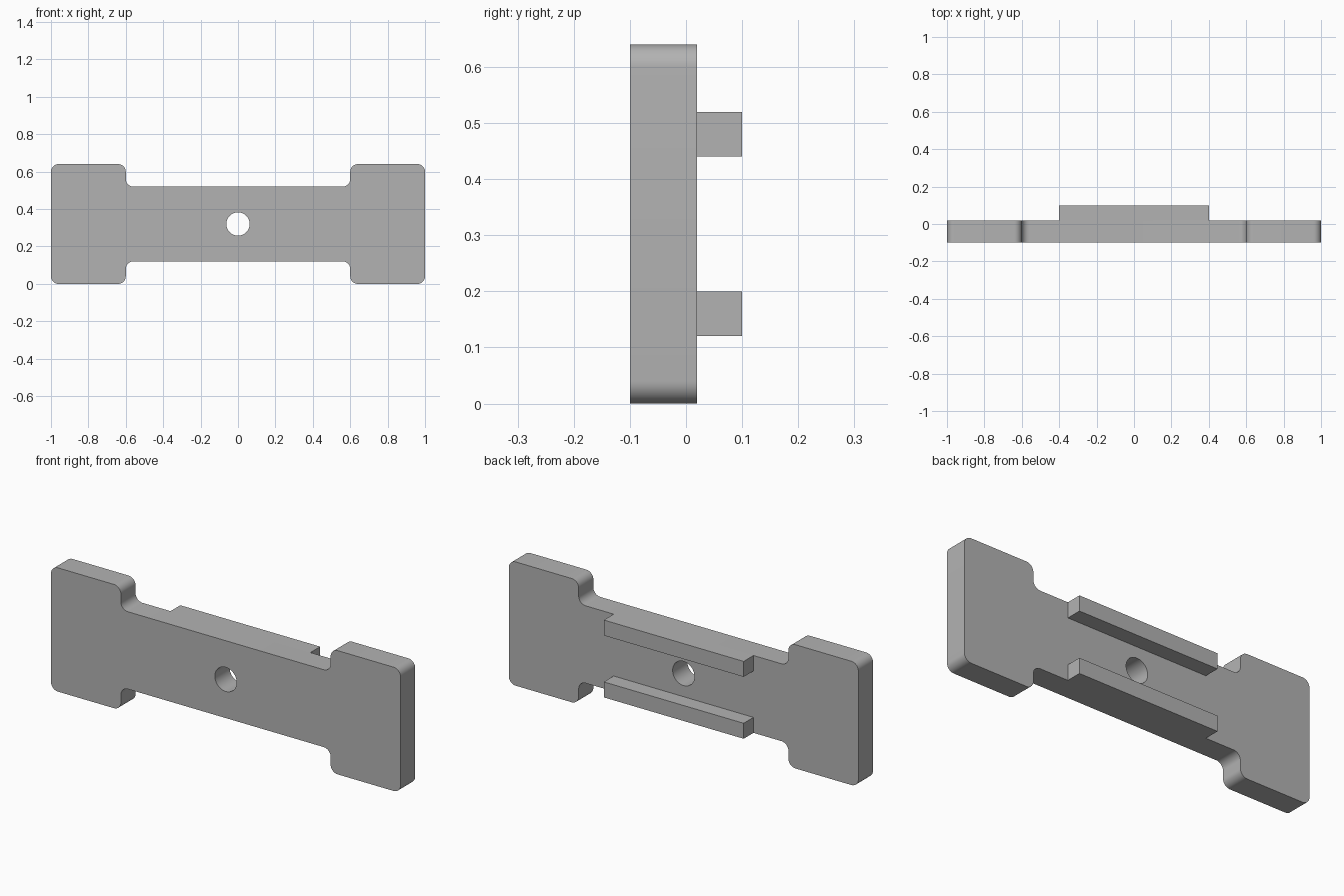
import bpy, bmesh, math
from mathutils import Vector, Matrix

cube = bpy.data.objects.get("Cube")
if cube:
    bpy.data.objects.remove(cube, do_unlink=True)

FRONT, BACK, REAR = -0.1, 0.02, 0.1    # y of plate front, plate back, rail back
MID_Z = 0.32
FILLET, HOLE_R = 0.04, 0.0625

grey = bpy.data.materials.new("plain grey")
grey.use_nodes = True
colour = (0.45, 0.45, 0.45, 1)
grey.diffuse_color = colour
grey.node_tree.nodes["Principled BSDF"].inputs["Base Color"].default_value = colour


def finish(bm, name):
    """Turn a bmesh into a named object with smooth curves and sharp edges."""
    bmesh.ops.recalc_face_normals(bm, faces=bm.faces)
    mesh = bpy.data.meshes.new(name)
    bm.to_mesh(mesh)
    bm.free()
    mesh.materials.append(grey)
    obj = bpy.data.objects.new(name, mesh)
    bpy.context.collection.objects.link(obj)
    bpy.ops.object.select_all(action='DESELECT')
    obj.select_set(True)
    bpy.context.view_layer.objects.active = obj
    bpy.ops.object.shade_smooth_by_angle(angle=math.radians(30))


def rounded(corners, r, steps=10):
    """Replace every corner of a right-angled outline with an arc."""
    points = []
    for i, p in enumerate(corners):
        to_prev = (corners[i - 1] - p).normalized()
        to_next = (corners[(i + 1) % len(corners)] - p).normalized()
        centre = p + r * (to_prev + to_next)
        for k in range(steps + 1):
            t = math.pi / 2 * k / steps
            points.append(centre - r * (to_next * math.cos(t) + to_prev * math.sin(t)))
    return points


def add_loop(bm, points):
    verts = [bm.verts.new((p.x, FRONT, MID_Z + p.y)) for p in points]
    for i, v in enumerate(verts):
        bm.edges.new((verts[i - 1], v))


# Plate: wide ends, narrow waist, round hole through the middle
quarter = [(0.6, 0.2), (0.6, 0.32), (1, 0.32)]
corners = []
for sx, sz in ((1, 1), (1, -1), (-1, -1), (-1, 1)):
    part = [Vector((x * sx, z * sz)) for x, z in quarter]
    corners += part if sx * sz > 0 else part[::-1]
bm = bmesh.new()
add_loop(bm, rounded(corners, FILLET))
angles = [math.tau * i / 48 for i in range(48)]
add_loop(bm, [Vector((math.cos(a), math.sin(a))) * HOLE_R for a in angles])
bmesh.ops.triangle_fill(bm, use_beauty=True, edges=bm.edges[:], normal=(0, -1, 0))
side = bmesh.ops.extrude_face_region(bm, geom=bm.faces[:], use_keep_orig=True)
moved = [g for g in side["geom"] if isinstance(g, bmesh.types.BMVert)]
bmesh.ops.translate(bm, verts=moved, vec=(0, BACK - FRONT, 0))
finish(bm, "plate")

# Rails: two bars on the back, flush with the edges of the waist
for name, sign in (("upper_rail", 1), ("lower_rail", -1)):
    bm = bmesh.new()
    place = Matrix.Translation((0, (BACK + REAR) / 2, MID_Z + sign * 0.16))
    size = Matrix.Diagonal((0.8, REAR - BACK, 0.08, 1))
    bmesh.ops.create_cube(bm, size=1, matrix=place @ size)
    finish(bm, name)
